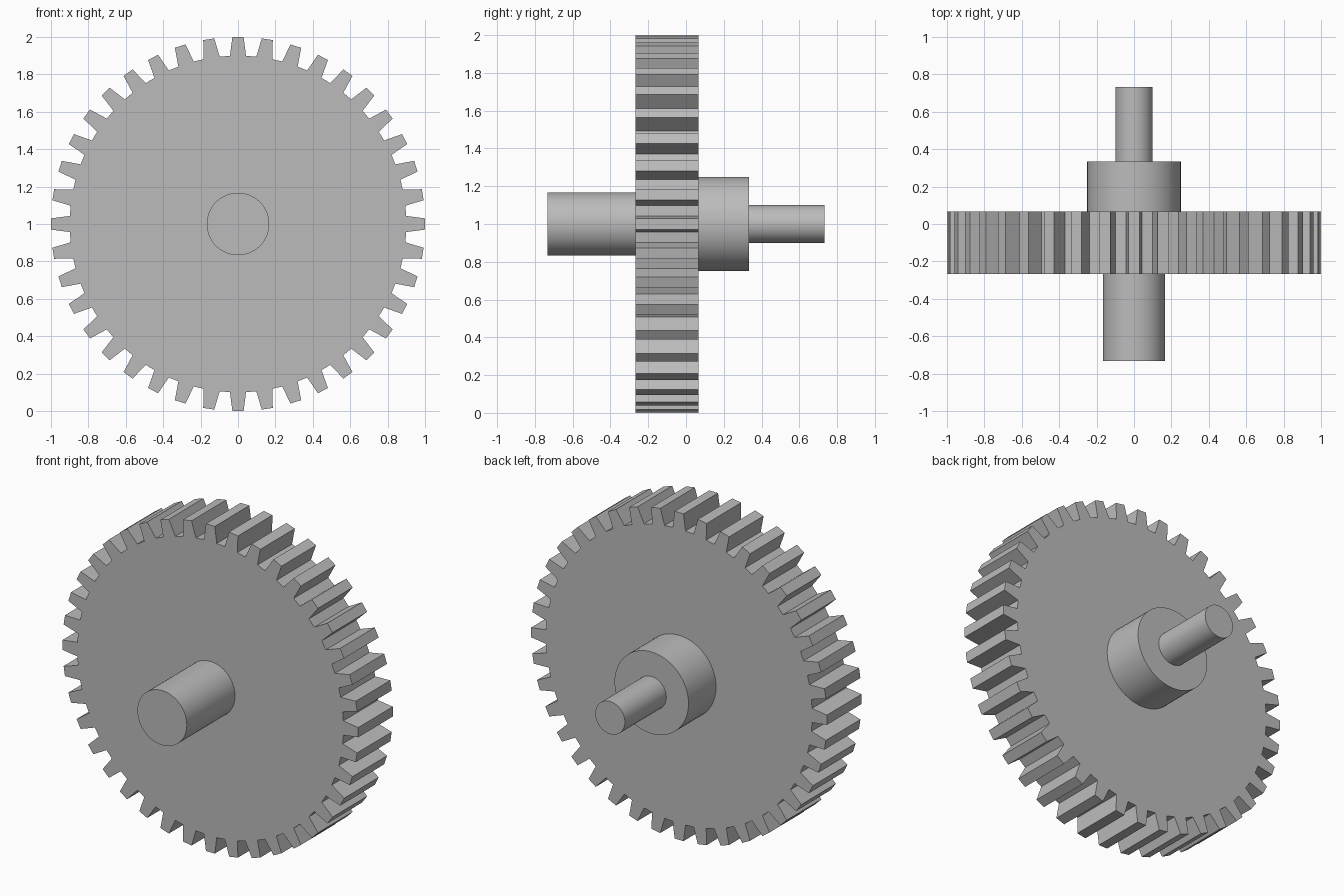
import bpy, bmesh, math
from mathutils import Matrix, Vector

cube = bpy.data.objects.get("Cube")
if cube:
    bpy.data.objects.remove(cube, do_unlink=True)

CENTRE_Z = 1.0
TEETH = 40
ROOT_RADIUS = 0.9
GEAR_FRONT, GEAR_BACK = -0.267, 0.067

grey = bpy.data.materials.new("plain grey")
grey.use_nodes = True
colour = (0.5, 0.5, 0.5, 1)
grey.diffuse_color = colour
grey.node_tree.nodes["Principled BSDF"].inputs["Base Color"].default_value = colour


def add_object(name, bm):
    bmesh.ops.recalc_face_normals(bm, faces=bm.faces)
    mesh = bpy.data.meshes.new(name)
    bm.to_mesh(mesh)
    bm.free()
    mesh.materials.append(grey)
    obj = bpy.data.objects.new(name, mesh)
    bpy.context.collection.objects.link(obj)
    return obj


def add_shaft(name, radius, y0, y1):
    """Round, smooth-sided cylinder along y."""
    bm = bmesh.new()
    turn = Matrix.Translation((0, (y0 + y1) / 2, CENTRE_Z)) @ Matrix.Rotation(math.pi / 2, 4, "X")
    bmesh.ops.create_cone(bm, cap_ends=True, segments=64, radius1=radius,
                          radius2=radius, depth=y1 - y0, matrix=turn)
    obj = add_object(name, bm)
    bpy.ops.object.select_all(action="DESELECT")
    obj.select_set(True)
    bpy.context.view_layer.objects.active = obj
    bpy.ops.object.shade_smooth_by_angle(angle=math.radians(30))


# Toothed wheel: one tapered tooth outline repeated, then extruded
root = math.radians(2.75)
tooth = [(-ROOT_RADIUS * math.sin(root), ROOT_RADIUS * math.cos(root)), (-0.03, 1.0),
         (0.03, 1.0), (ROOT_RADIUS * math.sin(root), ROOT_RADIUS * math.cos(root))]
bm = bmesh.new()
outline = []
for i in range(TEETH):
    spin = Matrix.Rotation(math.tau * i / TEETH, 3, "Y")
    for x, z in tooth:
        point = spin @ Vector((x, 0, z))
        outline.append(bm.verts.new(point + Vector((0, GEAR_FRONT, CENTRE_Z))))
front = bm.faces.new(outline)
extruded = bmesh.ops.extrude_face_region(bm, geom=[front], use_keep_orig=True)
moved = [g for g in extruded["geom"] if isinstance(g, bmesh.types.BMVert)]
bmesh.ops.translate(bm, verts=moved, vec=(0, GEAR_BACK - GEAR_FRONT, 0))
add_object("gear_wheel", bm)

# Shafts and hub along the axle
add_shaft("front_shaft", 0.167, -0.733, GEAR_FRONT)
add_shaft("back_hub", 0.25, GEAR_BACK, 0.333)
add_shaft("back_pin", 0.1, 0.333, 0.733)
